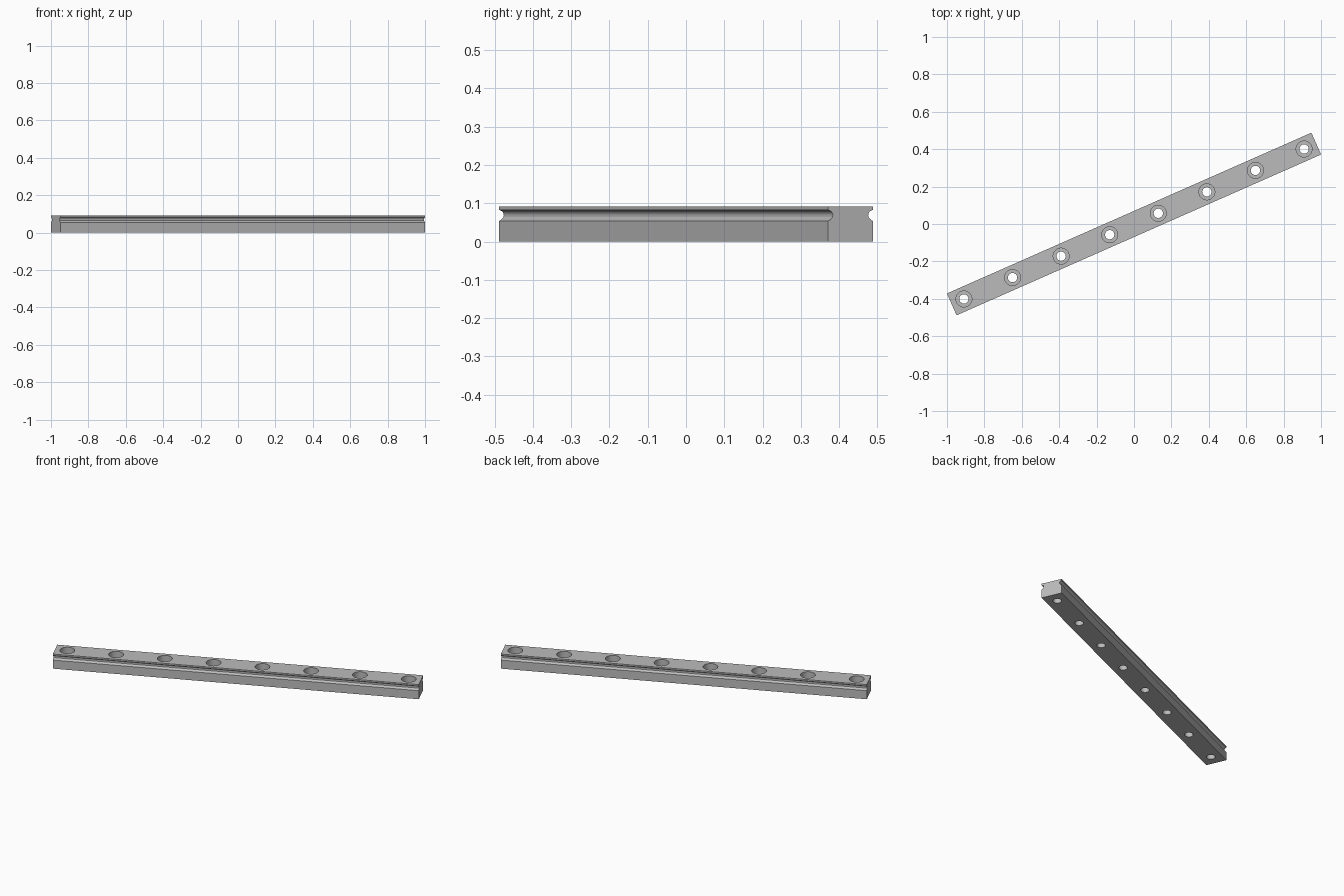
import bpy, bmesh, math
from mathutils import Matrix

cube = bpy.data.objects.get("Cube")
if cube:
    bpy.data.objects.remove(cube, do_unlink=True)

LENGTH, WIDTH, HEIGHT = 2.13, 0.1278, 0.0923
ANGLE = math.radians(23.8)
HOLES, PITCH = 8, 0.2839

steel = bpy.data.materials.new("steel grey")
steel.use_nodes = True
colour = (0.5, 0.5, 0.5, 1)
steel.diffuse_color = colour
steel.node_tree.nodes["Principled BSDF"].inputs["Base Color"].default_value = colour


def make_object(name, bm):
    bmesh.ops.recalc_face_normals(bm, faces=bm.faces)
    mesh = bpy.data.meshes.new(name)
    bm.to_mesh(mesh)
    bm.free()
    mesh.materials.append(steel)
    obj = bpy.data.objects.new(name, mesh)
    bpy.context.collection.objects.link(obj)
    return obj


def hole_cutter(name, radius, bottom, top):
    """One row of cylinders along the rail."""
    bm = bmesh.new()
    for i in range(HOLES):
        x = (i - (HOLES - 1) / 2) * PITCH
        bmesh.ops.create_cone(
            bm, cap_ends=True, segments=40, radius1=radius, radius2=radius,
            depth=top - bottom,
            matrix=Matrix.Translation((x, 0, (bottom + top) / 2)))
    obj = make_object(name, bm)
    obj.hide_render = True
    return obj


# Rail: half profile as (inset from side, height), mirrored and extruded
half = [(0, 0), (0, 0.054), (0.005, 0.056), (0.0125, 0.064), (0.0135, 0.069),
        (0.0125, 0.074), (0.009, 0.079), (0.004, 0.0815), (0, 0.0825), (0, HEIGHT)]
outline = [(WIDTH / 2 - d, z) for d, z in half]
outline += [(-y, z) for y, z in reversed(outline)]
bm = bmesh.new()
end = bm.faces.new([bm.verts.new((-LENGTH / 2, y, z)) for y, z in outline])
moved = bmesh.ops.extrude_face_region(bm, geom=[end], use_keep_orig=True)["geom"]
bmesh.ops.translate(bm, vec=(LENGTH, 0, 0),
                    verts=[v for v in moved if isinstance(v, bmesh.types.BMVert)])
rail = make_object("linear_rail", bm)

# Stepped screw holes: wide counterbore above a narrow through hole
cutters = [hole_cutter("counterbore_cutter", 0.0426, 0.0426, HEIGHT + 0.05),
           hole_cutter("through_hole_cutter", 0.0248, -0.05, HEIGHT + 0.02)]
bpy.context.view_layer.objects.active = rail
for cutter in cutters:
    mod = rail.modifiers.new(cutter.name, "BOOLEAN")
    mod.operation = "DIFFERENCE"
    mod.solver = "EXACT"
    mod.object = cutter
    bpy.ops.object.modifier_apply(modifier=mod.name)
    bpy.data.objects.remove(cutter, do_unlink=True)

# Turn the rail to its diagonal position and smooth the round surfaces
rail.rotation_euler.z = ANGLE
bpy.ops.object.select_all(action="DESELECT")
rail.select_set(True)
bpy.ops.object.shade_smooth_by_angle(angle=math.radians(30))
